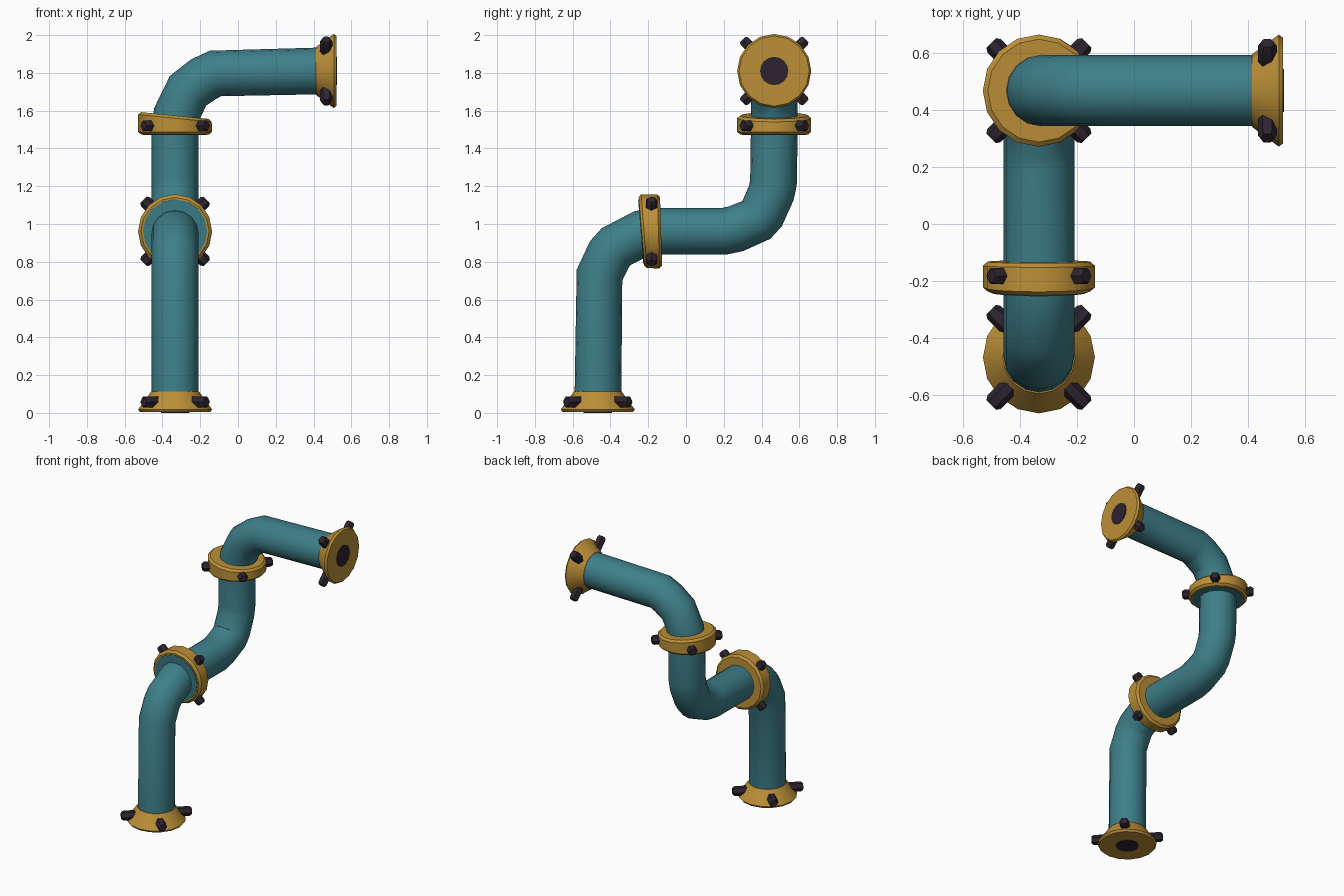
import bpy, bmesh, math
from mathutils import Vector

if "Cube" in bpy.data.objects:
    bpy.data.objects.remove(bpy.data.objects["Cube"])


def material(name, rgb):
    m = bpy.data.materials.new(name)
    m.diffuse_color = (*rgb, 1)
    m.use_nodes = True
    m.node_tree.nodes["Principled BSDF"].inputs["Base Color"].default_value = m.diffuse_color
    return m


TEAL = material("teal paint", (0.048, 0.212, 0.25))
GOLD = material("brass", (0.50, 0.275, 0.038))
DARK = material("dark iron", (0.026, 0.017, 0.028))


def loft(name, rings, mat, sides=16, turn=0.0):
    """Skin circles given as (centre, normal, radius), with closed ends."""
    bm = bmesh.new()
    n0 = Vector(rings[0][1]).normalized()
    ref = Vector((1, 0, 0)) if abs(n0.x) < 0.9 else Vector((0, 1, 0))
    u = (ref - n0 * ref.dot(n0)).normalized()
    loops, prev = [], n0
    for c, n, r in rings:
        n = Vector(n).normalized()
        u = prev.rotation_difference(n) @ u
        v = n.cross(u)
        prev = n
        loops.append([bm.verts.new(Vector(c) + r * (math.cos(a) * u + math.sin(a) * v))
                      for a in (turn + math.tau * i / sides for i in range(sides))])
    for a, b in zip(loops, loops[1:]):
        for i in range(sides):
            j = (i + 1) % sides
            bm.faces.new((a[i], a[j], b[j], b[i]))
    bm.faces.new(loops[0][::-1])
    bm.faces.new(loops[-1])
    bmesh.ops.recalc_face_normals(bm, faces=bm.faces[:])
    me = bpy.data.meshes.new(name)
    bm.to_mesh(me)
    bm.free()
    me.materials.append(mat)
    ob = bpy.data.objects.new(name, me)
    bpy.context.collection.objects.link(ob)
    bpy.ops.object.select_all(action='DESELECT')
    bpy.context.view_layer.objects.active = ob
    ob.select_set(True)
    bpy.ops.object.shade_smooth_by_angle(angle=math.radians(30))
    return ob


def bolts(name, centre, axis, tilt=Vector((0, 0, 0))):
    """Four hexagonal studs around a flange, on its diagonals."""
    c, axis = Vector(centre), Vector(axis)
    u = axis.yzx
    v = axis.cross(u)
    for k, (a, b) in enumerate(((1, 1), (-1, 1), (-1, -1), (1, -1))):
        d = (a * u + b * v).normalized()
        base = c + tilt * (0.2 * d).dot(Vector((1, 1, 1)))
        loft(f"{name}_bolt_{k + 1}",
             [(base + d * s, d, r) for s, r in
              ((0.12, 0.033), (0.222, 0.033), (0.236, 0.024))], DARK, sides=6)


X, Y = -0.333, 0.467

# pipe: one tube along three straight runs and three bends
path = [(X, -Y, 0.02), (X, -0.458, 0.73), (X, -0.405, 0.84), (X, -0.37, 0.88),
        (X, -0.235, 0.95), (X, -0.14, 0.961), (X, 0.2, 0.961), (X, 0.265, 0.975),
        (X, 0.374, 1.022), (X, 0.403, 1.055), (X, 0.452, 1.165), (X, 0.463, 1.22),
        (X, Y, 1.47), (-0.325, Y, 1.58), (-0.265, Y, 1.705), (-0.185, Y, 1.765),
        (-0.12, Y, 1.797), (0.5, Y, 1.812)]
pts = [Vector(p) for p in path]
rings = []
for i, p in enumerate(pts):
    before = (p - pts[i - 1]).normalized() if i else Vector()
    after = (pts[i + 1] - p).normalized() if i + 1 < len(pts) else Vector()
    rings.append((p, before + after, 0.124))
loft("pipe", rings, TEAL)


# end flanges: cones flaring outward, with a dark bore plate
def end_flange(name, centre, inward):
    c, n = Vector(centre), Vector(inward)
    loft(name, [(c + n * d, n, r) for d, r in
                ((0.004, 0.186), (0.018, 0.196), (0.112, 0.127))], GOLD)
    loft(name + "_bore", [(c, n, 0.075), (c + n * 0.008, n, 0.075)], DARK)
    bolts(name, c + n * 0.058, n)


end_flange("base_flange", (X, -Y, 0.0), (0, 0, 1))
end_flange("outlet_flange", (0.525, Y, 1.81), (-1, 0, 0))


# joint flanges: collars with one slanted face and a teal gasket behind
def joint_flange(name, a, na, b, nb):
    a, b = Vector(a), Vector(b)
    na, nb = Vector(na).normalized(), Vector(nb).normalized()
    loft(name, [(a, na, 0.18), (a + na * 0.014, na, 0.196),
                (b - nb * 0.014, nb, 0.196), (b, nb, 0.18)], GOLD)
    loft(name + "_gasket", [(a - na * 0.004, na, 0.17), (a + na * 0.004, na, 0.17)], TEAL)


joint_flange("lower_joint", (X, -0.236, 0.961), (0, 1, 0.08), (X, -0.132, 0.961), (0, 1, 0.03))
bolts("lower_joint", (X, -0.182, 0.961), (0, 1, 0), Vector((0, -0.05, 0)) * 0)
joint_flange("upper_joint", (X, Y, 1.474), (0, 0, 1), (X, Y, 1.574), (0.1, 0, 1))
bolts("upper_joint", (X, Y, 1.52), (0, 0, 1))
